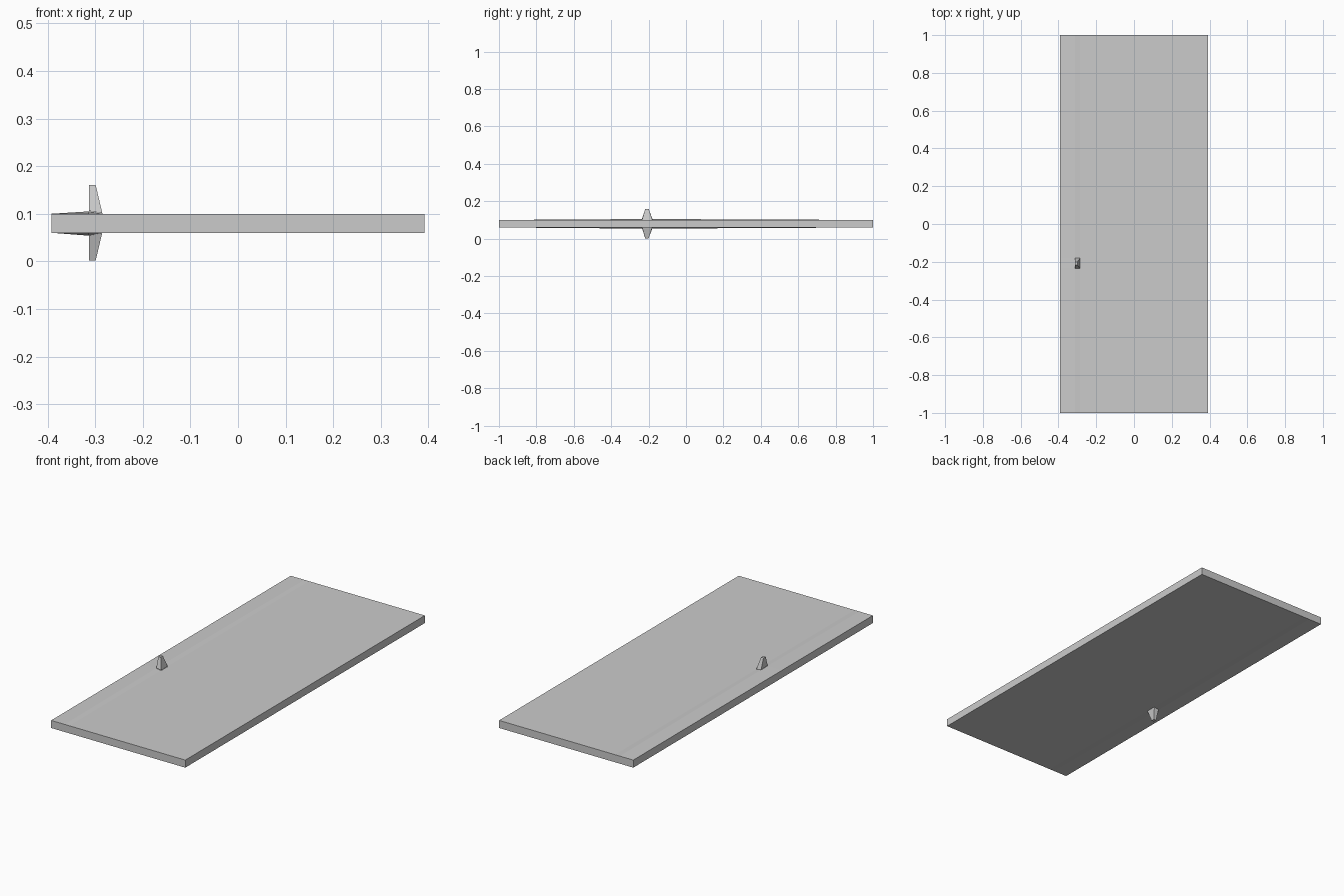
import bpy, bmesh

if "Cube" in bpy.data.objects:
    bpy.data.objects.remove(bpy.data.objects["Cube"])

XS = (-0.392, -0.313, -0.285, 0.392)   # cut lines across the panel
YS = (-1.0, -0.235, -0.18, 1.0)        # cut lines along the panel
MID, HALF = 0.08, 0.02


def finish(name, bm):
    bmesh.ops.recalc_face_normals(bm, faces=bm.faces)
    me = bpy.data.meshes.new(name)
    bm.to_mesh(me)
    bm.free()
    ob = bpy.data.objects.new(name, me)
    bpy.context.collection.objects.link(ob)
    return ob


def surface(i, j, rise):
    # the face swells slightly at the outer side of the handle base
    return HALF + (rise if i == 1 and j in (1, 2) else 0.0)


# Door panel: both faces cut in a grid around the handle, joined by edge walls
bm = bmesh.new()
grid = {}
for s, rise in ((1, 0.005), (-1, 0.006)):
    for i, x in enumerate(XS):
        for j, y in enumerate(YS):
            grid[s, i, j] = bm.verts.new((x, y, MID + s * surface(i, j, rise)))
    for i in range(3):
        for j in range(3):
            if (i, j) != (1, 1):       # the handle fills the centre cell
                bm.faces.new([grid[s, a, b] for a, b in
                              ((i, j), (i + 1, j), (i + 1, j + 1), (i, j + 1))])
rim = ([(i, 0) for i in range(3)] + [(3, j) for j in range(3)]
       + [(i, 3) for i in (3, 2, 1)] + [(0, j) for j in (3, 2, 1)])
for k, a in enumerate(rim):
    b = rim[(k + 1) % len(rim)]
    bm.faces.new([grid[1, *a], grid[1, *b], grid[-1, *b], grid[-1, *a]])
finish("door_panel", bm)

# Handles: tapered four-sided knobs, upright on the outer side
for s, rise, name in ((1, 0.005, "front_handle"), (-1, 0.006, "back_handle")):
    bm = bmesh.new()
    corners = ((1, 1), (2, 1), (2, 2), (1, 2))
    base = [bm.verts.new((XS[i], YS[j], MID + s * surface(i, j, rise)))
            for i, j in corners]
    tip_x, tip_y = (-0.313, -0.299), (-0.218, -0.2)
    tip = [bm.verts.new((tip_x[i - 1], tip_y[j - 1], MID + s * 0.079))
           for i, j in corners]
    tip_face = bm.faces.new(tip)
    for k in range(4):
        n = (k + 1) % 4
        bm.faces.new((base[k], base[n], tip[n], tip[k]))
    bmesh.ops.recalc_face_normals(bm, faces=bm.faces)
    tip_face.normal_update()
    if tip_face.normal.z * s < 0:
        bmesh.ops.reverse_faces(bm, faces=bm.faces)
    finish(name, bm).location.z = 0.001
